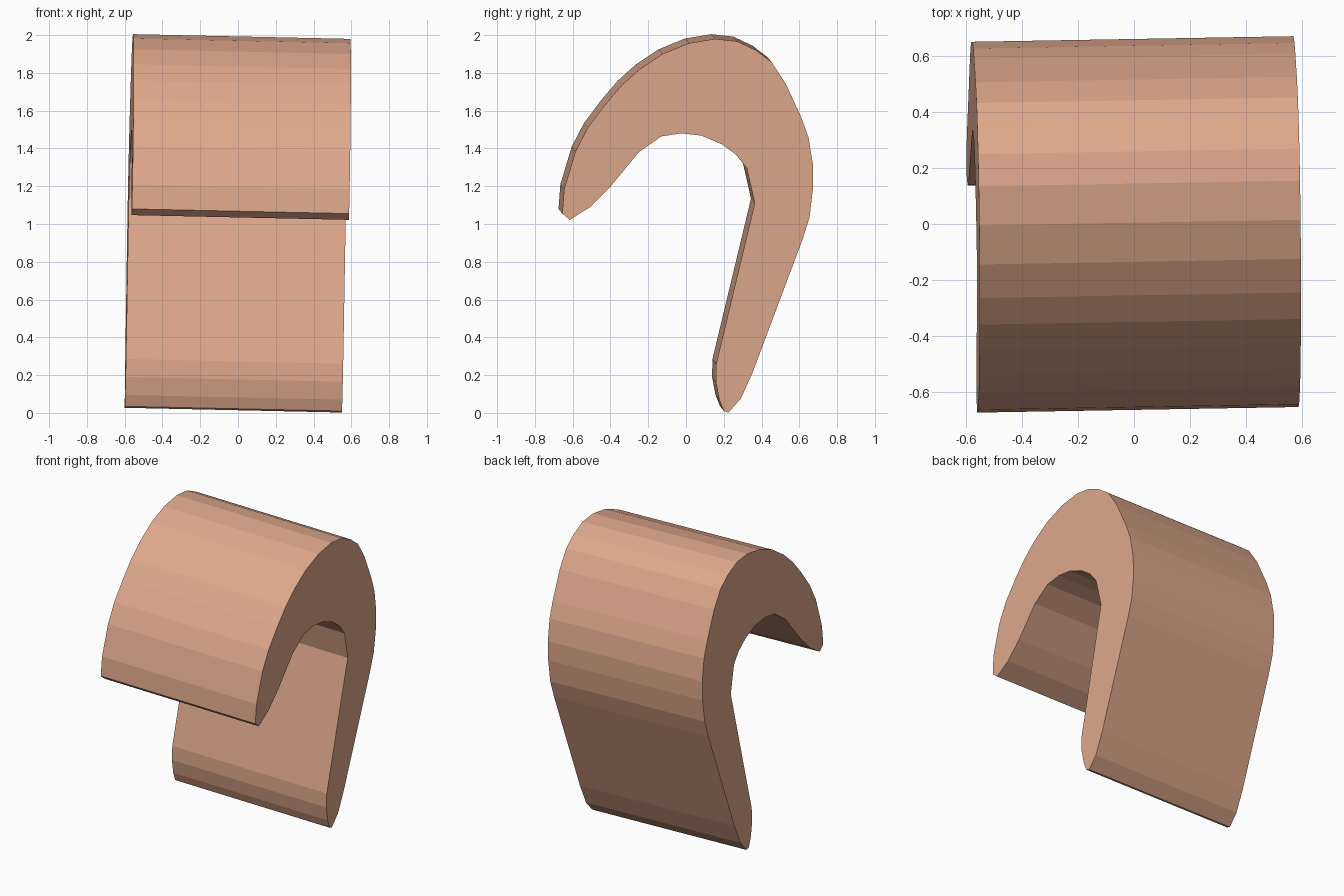
import bpy, bmesh

# Hook-shaped side profile (y, z) on the +x end, clockwise from the curled tip
PROFILE = [
    (-0.655, 1.055), (-0.645, 1.185), (-0.585, 1.385), (-0.52, 1.51),
    (-0.43, 1.63), (-0.34, 1.735), (-0.245, 1.82), (-0.125, 1.90),
    (0.015, 1.957), (0.155, 1.98), (0.27, 1.967), (0.37, 1.92),
    (0.453, 1.857), (0.527, 1.745), (0.61, 1.565), (0.648, 1.46),
    (0.672, 1.315), (0.672, 1.185), (0.654, 1.035), (0.617, 0.918),
    (0.352, 0.212), (0.29, 0.075), (0.225, 0.002), (0.20, 0.01),
    (0.176, 0.07), (0.158, 0.165), (0.16, 0.26), (0.364, 1.11),
    (0.322, 1.295), (0.268, 1.365), (0.19, 1.422), (0.082, 1.468),
    (-0.024, 1.48), (-0.13, 1.464), (-0.25, 1.38), (-0.404, 1.193),
    (-0.51, 1.088), (-0.615, 1.022),
]
# The block is slightly turned, so the extrusion leans a little
EXTRUDE = (-1.15, -0.02, 0.025)

mat = bpy.data.materials.new("warm_tan")
mat.diffuse_color = (0.73, 0.39, 0.26, 1)

# Curved hook: end face square to the extrusion, swept along x
bm = bmesh.new()
face = bm.faces.new([bm.verts.new((0.554 - 0.0174 * y + 0.0217 * z, y, z))
                     for y, z in PROFILE])
swept = bmesh.ops.extrude_face_region(bm, geom=[face], use_keep_orig=True)
far = [v for v in swept["geom"] if isinstance(v, bmesh.types.BMVert)]
bmesh.ops.translate(bm, verts=far, vec=EXTRUDE)
bmesh.ops.recalc_face_normals(bm, faces=bm.faces)

mesh = bpy.data.meshes.new("curved_hook")
bm.to_mesh(mesh)
bm.free()
mesh.materials.append(mat)
hook = bpy.data.objects.new("curved_hook", mesh)
bpy.context.collection.objects.link(hook)
